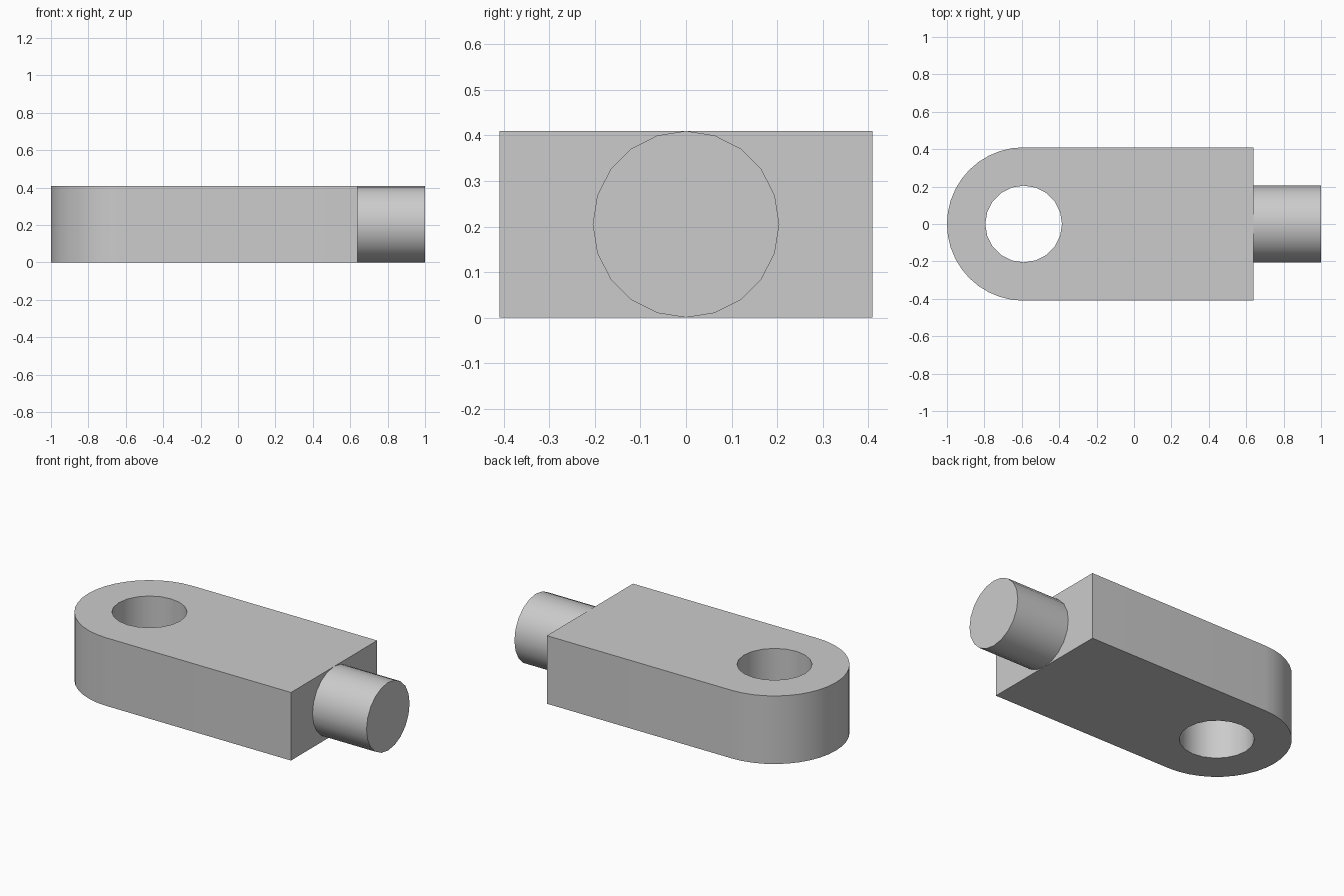
import bpy, bmesh
from math import pi, sin, cos, radians
from mathutils import Matrix, Vector

cube = bpy.data.objects.get("Cube")
if cube:
    bpy.data.objects.remove(cube, do_unlink=True)

HEIGHT = 0.41
EYE_X, EYE_R, HOLE_R = -0.59, 0.41, 0.205
BODY_END = 0.64

grey = bpy.data.materials.new("plain grey")
grey.use_nodes = True
colour = (0.6, 0.6, 0.6, 1)
grey.diffuse_color = colour
grey.node_tree.nodes["Principled BSDF"].inputs["Base Color"].default_value = colour


def finish(bm, name):
    """Turn a bmesh into a smooth-shaded object with crisp edges."""
    bmesh.ops.recalc_face_normals(bm, faces=bm.faces)
    mesh = bpy.data.meshes.new(name)
    bm.to_mesh(mesh)
    bm.free()
    mesh.materials.append(grey)
    obj = bpy.data.objects.new(name, mesh)
    bpy.context.collection.objects.link(obj)
    bpy.ops.object.select_all(action="DESELECT")
    obj.select_set(True)
    bpy.context.view_layer.objects.active = obj
    bpy.ops.object.shade_smooth_by_angle(angle=radians(30))


def arc(radius, start, sweep, count):
    return [(EYE_X + radius * cos(start + sweep * i / count),
             radius * sin(start + sweep * i / count)) for i in range(count + 1)]


def add_loop(bm, points):
    verts = [bm.verts.new((x, y, 0)) for x, y in points]
    return [bm.edges.new((v, verts[i - 1])) for i, v in enumerate(verts)]


# Flat bar with a rounded end and a round hole through it
bm = bmesh.new()
outline = arc(EYE_R, pi / 2, pi, 20) + [(BODY_END, -EYE_R), (BODY_END, EYE_R)]
hole = arc(HOLE_R, 0, 2 * pi, 20)[:-1]
edges = add_loop(bm, outline) + add_loop(bm, hole)
bmesh.ops.triangle_fill(bm, edges=edges, use_beauty=True, normal=Vector((0, 0, 1)))
raised = bmesh.ops.extrude_face_region(bm, geom=bm.faces[:], use_keep_orig=True)["geom"]
bmesh.ops.translate(bm, vec=(0, 0, HEIGHT),
                    verts=[g for g in raised if isinstance(g, bmesh.types.BMVert)])
finish(bm, "eye_body")

# Round pin at the square end
bm = bmesh.new()
place = (Matrix.Translation(((BODY_END + 1) / 2, 0, HEIGHT / 2))
         @ Matrix.Rotation(pi / 2, 4, "Y"))
bmesh.ops.create_cone(bm, cap_ends=True, segments=20, radius1=HOLE_R, radius2=HOLE_R,
                      depth=1 - BODY_END, matrix=place)
finish(bm, "end_pin")
